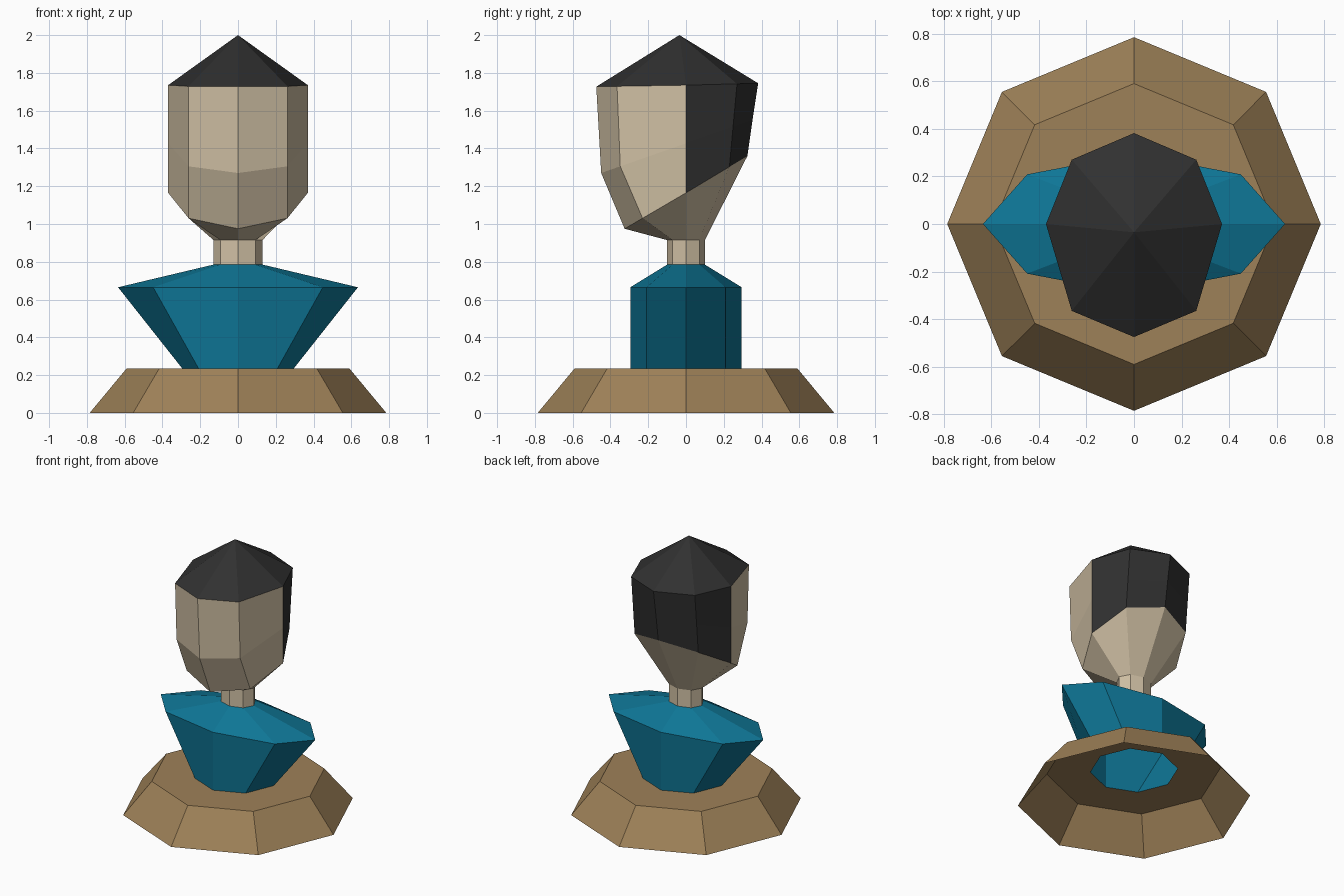
import bpy, bmesh, math

if "Cube" in bpy.data.objects:
    bpy.data.objects.remove(bpy.data.objects["Cube"])


def material(name, rgb):
    m = bpy.data.materials.new(name)
    lin = [((c / 255 + 0.055) / 1.055) ** 2.4 for c in rgb]
    m.diffuse_color = (*lin, 1)
    m.use_nodes = True
    m.node_tree.nodes["Principled BSDF"].inputs["Base Color"].default_value = m.diffuse_color
    return m


brown = material("brown base", (158, 129, 88))
blue = material("blue clothing", (14, 118, 150))
skin = material("pale skin", (208, 192, 164))
dark = material("dark hair", (48, 48, 48))

C = math.sqrt(0.5)


def ring(rx, front, back, zf, zs=None, zb=None, front_diag=None):
    """Eight-sided loop, tilted by its heights at the front, sides and back."""
    zs = zf if zs is None else zs
    zb = zf if zb is None else zb
    pts = []
    for i in range(8):
        a = i * math.pi / 4
        s = math.sin(a)
        y = s * (back if s > 0 else front)
        if front_diag and i in (5, 7):
            y = -front_diag
        z = zs + (zb - zs) * y / back if y > 0 else zs - (zf - zs) * y / front
        pts.append((rx * math.cos(a), y, z))
    return pts


def loft(name, rings, mats, apex=None, rule=None):
    """Open shell through the rings, listed from bottom to top."""
    bm = bmesh.new()
    loops = [[bm.verts.new(p) for p in r] for r in rings]
    for low, high in zip(loops, loops[1:]):
        for i in range(8):
            j = (i + 1) % 8
            bm.faces.new((low[i], low[j], high[j], high[i]))
    if apex:
        tip = bm.verts.new(apex)
        for i in range(8):
            bm.faces.new((loops[-1][i], loops[-1][(i + 1) % 8], tip))
    if rule:
        for f in bm.faces:
            f.material_index = rule(f.calc_center_median())
    me = bpy.data.meshes.new(name)
    bm.to_mesh(me)
    bm.free()
    for m in mats:
        me.materials.append(m)
    ob = bpy.data.objects.new(name, me)
    bpy.context.collection.objects.link(ob)
    return ob


# Hollow pedestal, open below, with a hole under the torso
loft("pedestal", [ring(0.785, 0.785, 0.785, 0),
                  ring(0.59, 0.59, 0.59, 0.235),
                  ring(0.295, 0.295, 0.295, 0.235)], [brown])

# Torso flaring sideways to the shoulders, then in to the neck
loft("torso", [ring(0.295, 0.295, 0.295, 0.235),
               ring(0.635, 0.295, 0.295, 0.665),
               ring(0.13, 0.10, 0.10, 0.785)], [blue])

# Neck
loft("neck", [ring(0.13, 0.10, 0.10, 0.785),
              ring(0.13, 0.10, 0.10, 0.915)], [skin])

# Head: jaw, cheek and brow loops; hair covers the crown and the back
loft("head", [ring(0.13, 0.10, 0.10, 0.915),
              ring(0.37, 0.325, 0.325, 0.975, 1.165, 1.36),
              ring(0.37, 0.449, 0.352, 1.27, 1.427, 1.55, 0.348),
              ring(0.37, 0.475, 0.382, 1.727, 1.735, 1.745, 0.365)],
     [skin, dark], apex=(0, -0.035, 2.0),
     rule=lambda c: int(c.z > 1.75 or (c.y > 0.01 and c.z > 1.2)))
